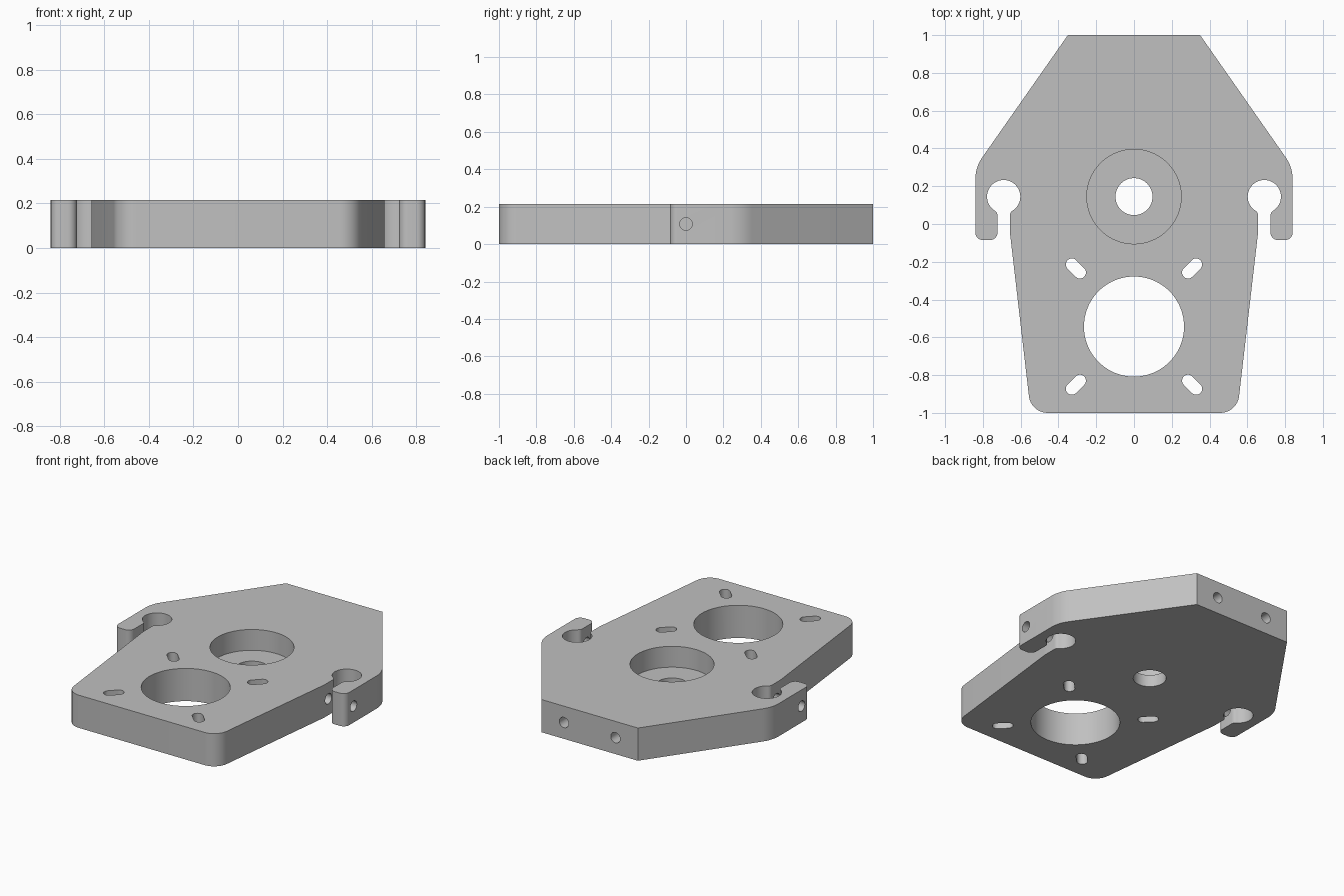
import bpy, bmesh, math
from math import cos, sin, radians, atan2, sqrt, pi
from mathutils import Vector, Matrix

cube = bpy.data.objects.get("Cube")
if cube:
    bpy.data.objects.remove(cube, do_unlink=True)

THICK = 0.215
KEY_X, KEY_Y, KEY_R = 0.69, 0.145, 0.088   # keyhole eye
SLOT = 0.0325                              # half width of the keyhole neck
NECK_R = 0.03
ARM_X, ARM_Y = 0.84, -0.085
BORE_Y, MOTOR_Y = 0.145, -0.543

grey = bpy.data.materials.new("plain_grey")
grey.use_nodes = True
grey.diffuse_color = (0.53, 0.53, 0.53, 1)
grey.node_tree.nodes["Principled BSDF"].inputs["Base Color"].default_value = (0.53, 0.53, 0.53, 1)


def arc(cx, cy, r, a0, a1, n):
    return [Vector((cx + r * cos(a0 + (a1 - a0) * i / n),
                    cy + r * sin(a0 + (a1 - a0) * i / n))) for i in range(n + 1)]


def rounded(prev, corner, nxt, r, n=10):
    """Replace a corner by a tangent arc of radius r."""
    p, c, q = Vector(prev), Vector(corner), Vector(nxt)
    u, v = (p - c).normalized(), (q - c).normalized()
    half = u.angle(v) / 2
    t = r / math.tan(half)
    centre = c + (u + v).normalized() * (r / sin(half))
    s, e = c + u * t - centre, c + v * t - centre
    a0 = atan2(s.y, s.x)
    turn = atan2(s.x * e.y - s.y * e.x, s.dot(e))
    return arc(centre.x, centre.y, r, a0, a0 + turn, n)


def prism(name, points, z0, z1):
    bm = bmesh.new()
    face = bm.faces.new([bm.verts.new((p[0], p[1], z0)) for p in points])
    top = bmesh.ops.extrude_face_region(bm, geom=[face])["geom"]
    bmesh.ops.translate(bm, vec=(0, 0, z1 - z0),
                        verts=[g for g in top if isinstance(g, bmesh.types.BMVert)])
    bmesh.ops.recalc_face_normals(bm, faces=bm.faces)
    mesh = bpy.data.meshes.new(name)
    bm.to_mesh(mesh)
    bm.free()
    mesh.materials.append(grey)
    obj = bpy.data.objects.new(name, mesh)
    bpy.context.collection.objects.link(obj)
    return obj


# Right half of the outline, from the front edge round to the back edge
fall = sqrt((KEY_R + NECK_R) ** 2 - (SLOT + NECK_R) ** 2)
neck_y = KEY_Y - fall
lean = atan2(fall, SLOT + NECK_R)
inner, outer = KEY_X - SLOT, KEY_X + SLOT

half = rounded((0, -1), (0.546, -1), (inner, -0.04), 0.1)
half += rounded((0.546, -1), (inner, -0.04), (inner, neck_y), 0.3, 4)
half += arc(inner - NECK_R, neck_y, NECK_R, 0, lean, 6)
half += arc(KEY_X, KEY_Y, KEY_R, pi + lean, -lean, 48)[1:-1]
half += arc(outer + NECK_R, neck_y, NECK_R, pi - lean, pi, 6)
half += rounded((outer, 0), (outer, ARM_Y), (ARM_X, ARM_Y), 0.04)
half += rounded((outer, ARM_Y), (ARM_X, ARM_Y), (ARM_X, 0.3), 0.04)
half += rounded((ARM_X, 0), (ARM_X, 0.3), (0.35, 1), 0.2)
half.append(Vector((0.35, 1)))
outline = half + [Vector((-p.x, p.y)) for p in reversed(half)]
plate = prism("mounting_plate", outline, 0, THICK)


def cut(cutter):
    """Subtract a cutter from the plate, then discard it."""
    mod = plate.modifiers.new("cut", 'BOOLEAN')
    mod.operation, mod.solver, mod.object = 'DIFFERENCE', 'EXACT', cutter
    cutter.hide_render = True
    bpy.context.view_layer.objects.active = plate
    bpy.ops.object.modifier_apply(modifier=mod.name)
    bpy.data.objects.remove(cutter, do_unlink=True)


def round_cutter(y, r, z0, z1, n=96):
    return prism("hole_cutter", arc(0, y, r, 0, 2 * pi, n)[:-1], z0, z1)


# Motor opening, bearing recess and shaft hole
cut(round_cutter(MOTOR_Y, 0.265, -0.1, 0.4))
cut(round_cutter(BORE_Y, 0.25, 0.078, 0.4))
cut(round_cutter(BORE_Y, 0.098, -0.1, 0.3, 64))

# Four diagonal adjustment slots around the motor opening
for k in range(4):
    a = radians(45 + 90 * k)
    reach = 0.435
    pts = arc(reach + 0.03, 0, 0.032, -pi / 2, pi / 2, 14)
    pts += arc(reach - 0.03, 0, 0.032, pi / 2, 3 * pi / 2, 14)
    slot = prism("slot_cutter", pts, -0.1, 0.4)
    slot.data.transform(Matrix.Translation((0, MOTOR_Y, 0)) @ Matrix.Rotation(a, 4, 'Z'))
    cut(slot)

# Clamp screw holes through the arms, and screw holes in the back edge
for side in (-1, 1):
    clamp = round_cutter(0, 0.034, 0.45, 1, 32)
    clamp.data.transform(Matrix.Translation((0, 0, THICK / 2)) @ Matrix.Rotation(side * pi / 2, 4, 'Y'))
    cut(clamp)
    back = round_cutter(0, 0.034, 0.7, 1.1, 32)
    back.data.transform(Matrix.Translation((side * 0.187, 0, THICK / 2)) @ Matrix.Rotation(-pi / 2, 4, 'X'))
    cut(back)

# Smooth the curved walls, keep the edges crisp
bpy.ops.object.select_all(action='DESELECT')
plate.select_set(True)
bpy.context.view_layer.objects.active = plate
bpy.ops.object.shade_smooth_by_angle(angle=radians(25))
